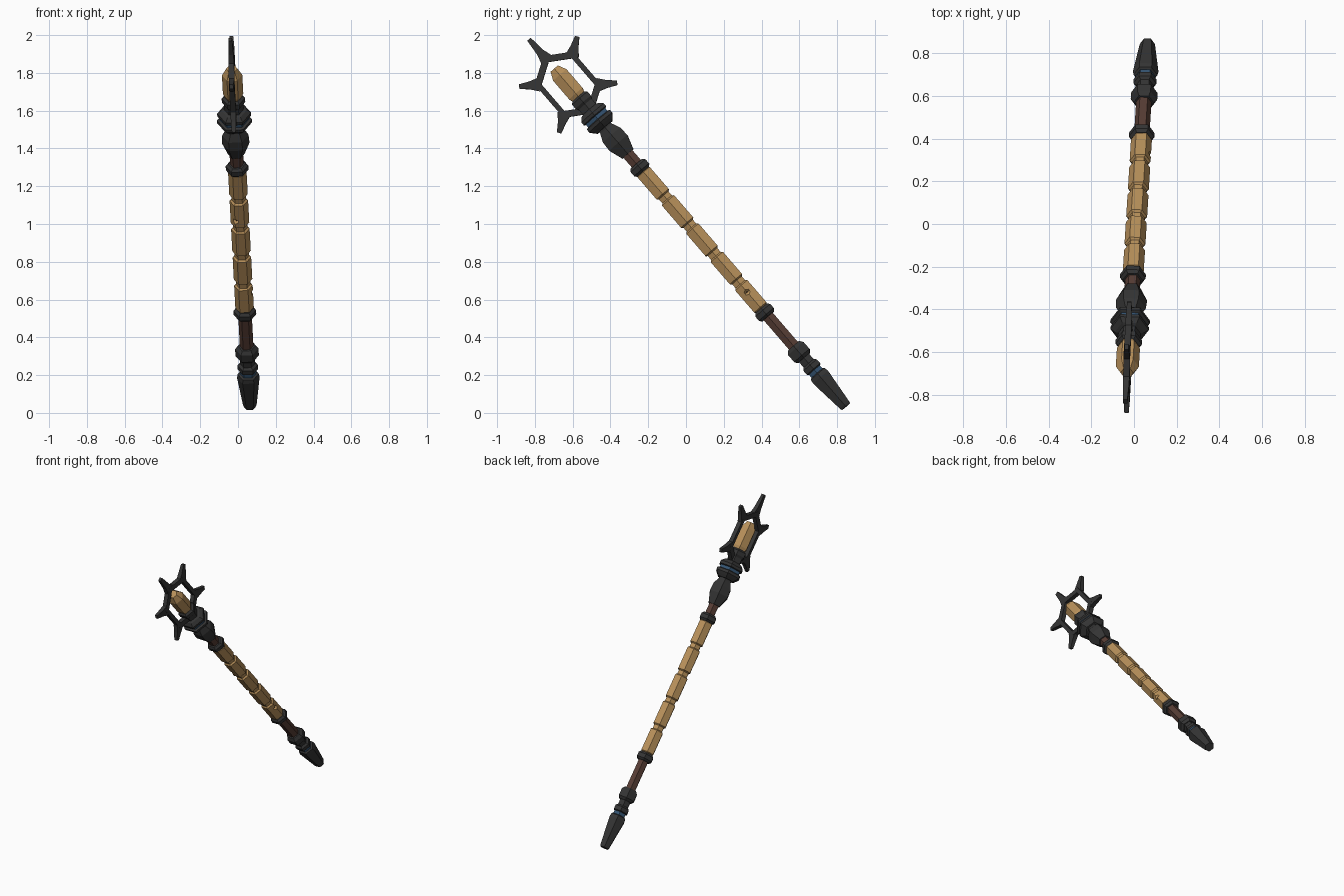
import bpy, bmesh, math
from mathutils import Vector, Matrix

if "Cube" in bpy.data.objects:
    bpy.data.objects.remove(bpy.data.objects["Cube"])

# Staff frame: local z runs along the shaft, local x is the ring's thin direction
base = Vector((0.063, 0.847, 0.033))
axis = Vector((-0.0406, -0.6527, 0.7564)).normalized()
side = (Vector((1, 0, 0)) - axis * axis.x).normalized()
across = axis.cross(side)
FRAME = Matrix((side, across, axis)).transposed().to_4x4()
FRAME.translation = base


def material(name, rgb):
    m = bpy.data.materials.new(name)
    m.diffuse_color = (*rgb, 1)
    m.use_nodes = True
    m.node_tree.nodes["Principled BSDF"].inputs["Base Color"].default_value = m.diffuse_color
    return m


BLACK = material("charcoal metal", (0.035, 0.035, 0.035))
TAN = material("tan wood", (0.485, 0.285, 0.105))
BROWN = material("dark brown wood", (0.095, 0.047, 0.035))
BLUE = material("steel blue", (0.035, 0.09, 0.17))


def finish(name, bm, mat):
    bmesh.ops.recalc_face_normals(bm, faces=bm.faces)
    bm.transform(FRAME)
    mesh = bpy.data.meshes.new(name)
    bm.to_mesh(mesh)
    bm.free()
    mesh.materials.append(mat)
    ob = bpy.data.objects.new(name, mesh)
    bpy.context.collection.objects.link(ob)
    return ob


def loft(bm, loops):
    """Skin a list of equally long vertex loops and cap both ends."""
    rows = [[bm.verts.new(p) for p in loop] for loop in loops]
    n = len(rows[0])
    for a, b in zip(rows, rows[1:]):
        for i in range(n):
            j = (i + 1) % n
            bm.faces.new((a[i], a[j], b[j], b[i]))
    bm.faces.new(rows[0][::-1])
    bm.faces.new(rows[-1])


def turned(name, profile, mat):
    """Six-sided turned part from (height, radius) pairs."""
    bm = bmesh.new()
    loft(bm, [[(r * math.cos(k * math.pi / 3), r * math.sin(k * math.pi / 3), t)
               for k in range(6)] for t, r in profile])
    return finish(name, bm, mat)


# Pommel and lower collars
turned("pommel", [(0, 0.032), (0.012, 0.036), (0.205, 0.060), (0.228, 0.056), (0.234, 0.046)], BLACK)
turned("pommel_blue_band", [(0.225, 0.044), (0.262, 0.044)], BLUE)
turned("pommel_collar", [(0.255, 0.042), (0.262, 0.054), (0.29, 0.054), (0.302, 0.040), (0.345, 0.040)], BLACK)
turned("lower_collar", [(0.34, 0.046), (0.357, 0.062), (0.405, 0.062), (0.425, 0.046)], BLACK)

# Dark wood core
turned("shaft_core", [(0.41, 0.036), (1.80, 0.036)], BROWN)

# Tan grip segments
START, STEP = 0.672, 0.198
segments = []
for i in range(5):
    a, b = START + i * STEP, START + (i + 1) * STEP
    segments.append(turned(f"grip_segment_{i + 1}",
                           [(a, 0.038), (a + 0.014, 0.038), (a + 0.022, 0.049),
                            (b - 0.022, 0.049), (b - 0.014, 0.038), (b, 0.038)], TAN))


# Small chips cut from two segments
def chip(ob, angle, t):
    bm = bmesh.new()
    bmesh.ops.create_cube(bm, size=0.03)
    c = Vector((0.054 * math.cos(angle), 0.054 * math.sin(angle), t))
    bm.transform(Matrix.Translation(c) @ Matrix.Rotation(angle, 4, 'Z') @ Matrix.Rotation(math.pi / 4, 4, 'Y'))
    cutter = finish("chip_cutter", bm, TAN)
    cutter.hide_render = True
    cutter.hide_viewport = True
    mod = ob.modifiers.new("chip", 'BOOLEAN')
    mod.operation = 'DIFFERENCE'
    mod.solver = 'EXACT'
    mod.object = cutter


chip(segments[0], 0.0, 0.80)
chip(segments[3], math.radians(240), 1.33)

# Rings holding the grip
for name, t in (("lower_grip_ring", 0.659), ("upper_grip_ring", 1.671)):
    turned(name, [(t - 0.028, 0.046), (t - 0.014, 0.060), (t + 0.014, 0.060), (t + 0.028, 0.046)], BLACK)

# Head: bulb, collars, socket
turned("head_bulb", [(1.768, 0.044), (1.845, 0.073), (1.90, 0.070), (1.945, 0.047), (1.975, 0.047)], BLACK)
turned("head_lower_collar", [(1.955, 0.060), (1.972, 0.078), (1.988, 0.093), (2.006, 0.093), (2.012, 0.076)], BLACK)
turned("head_blue_band", [(2.005, 0.078), (2.037, 0.078)], BLUE)
turned("head_upper_collar", [(2.03, 0.076), (2.036, 0.090), (2.054, 0.090), (2.074, 0.068), (2.08, 0.052)], BLACK)
turned("crystal_socket", [(2.07, 0.052), (2.115, 0.052), (2.13, 0.062), (2.158, 0.062), (2.17, 0.048)], BLACK)

# Crystal
turned("crystal", [(2.14, 0.036), (2.19, 0.054), (2.32, 0.054), (2.365, 0.030)], TAN)

# Hexagonal ring in the plane of the shaft
CENTRE = 2.253
corners = [Vector((0, b, a)) for b, a in
           ((0, 0.180), (0.120, 0.105), (0.120, -0.105), (0, -0.180), (-0.120, -0.105), (-0.120, 0.105))]
tips = [Vector((0, b, a)) for b, a in
        ((0, 0.318), (0.203, 0.162), (0.203, -0.162), (0, -0.25), (-0.203, -0.162), (-0.203, 0.162))]
mid = Vector((0, 0, CENTRE))
X = Vector((1, 0, 0))
bm = bmesh.new()
rows = [[bm.verts.new(mid + c * s + X * h) for s, h in
         ((0.88, -0.015), (1.11, -0.015), (1.11, 0.015), (0.88, 0.015))] for c in corners]
for i in range(6):
    p, q = rows[i], rows[(i + 1) % 6]
    for k in range(4):
        m = (k + 1) % 4
        bm.faces.new((p[k], p[m], q[m], q[k]))
finish("head_ring", bm, BLACK)

# Blunt tapered spikes at the ring corners
for i, (c, tip) in enumerate(zip(corners, tips)):
    out = (tip - c).normalized()
    w = X.cross(out)

    def section(p, half, thick):
        return [mid + p + w * (half * u) + X * (thick * v) for u, v in ((-1, -1), (1, -1), (1, 1), (-1, 1))]

    bm = bmesh.new()
    loft(bm, [section(c * 0.97, 0.036, 0.0145), section(c + out * 0.045, 0.021, 0.014),
              section(tip, 0.012, 0.010)])
    finish(f"ring_spike_{i + 1}", bm, BLACK)
